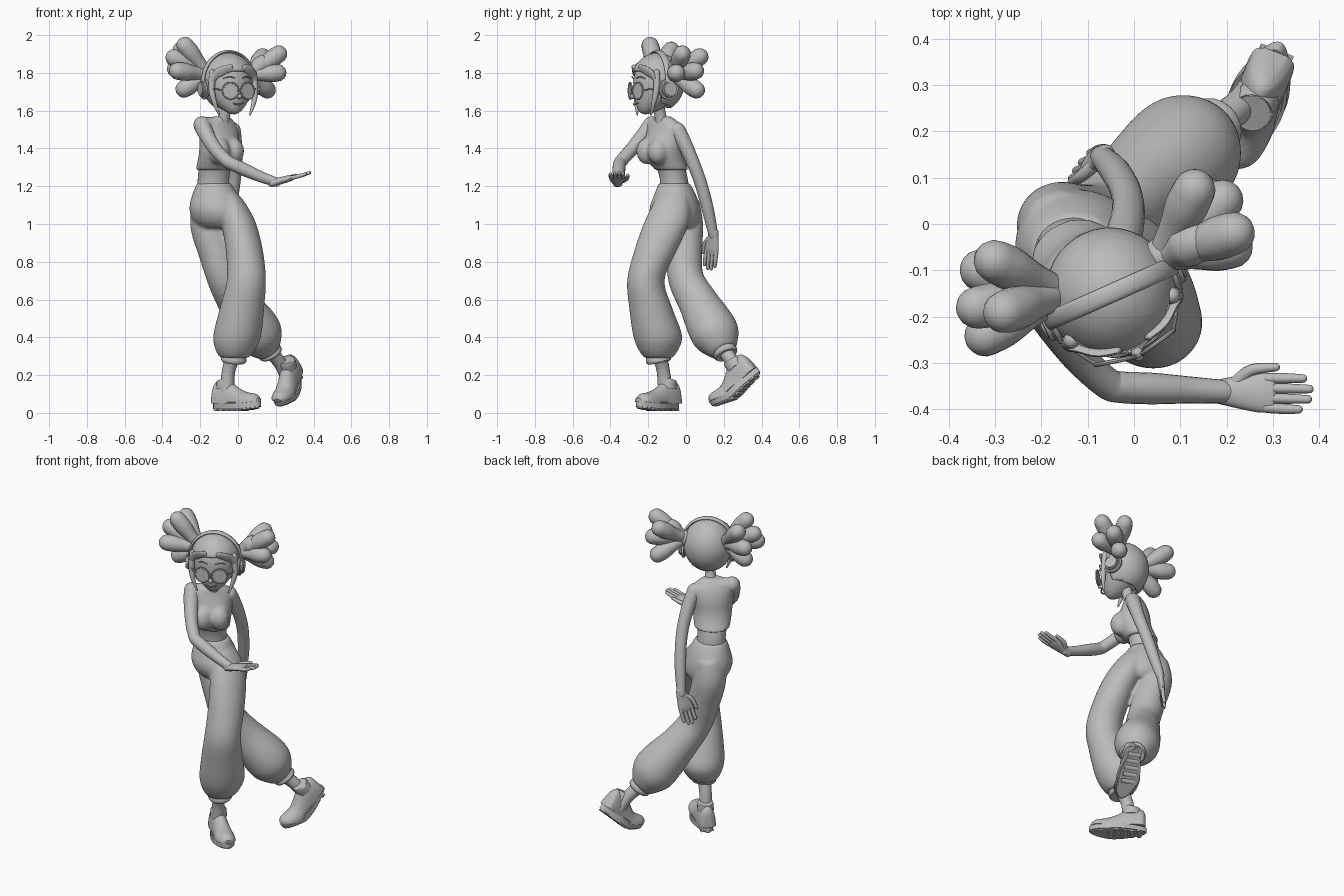
import bpy, bmesh
from math import sin, cos, pi, radians
from mathutils import Matrix, Vector

if "Cube" in bpy.data.objects:
    bpy.data.objects.remove(bpy.data.objects["Cube"], do_unlink=True)

clay = bpy.data.materials.new("clay_grey")
clay.use_nodes = True
clay.diffuse_color = (0.5, 0.5, 0.5, 1)
clay.node_tree.nodes["Principled BSDF"].inputs["Base Color"].default_value = (0.5, 0.5, 0.5, 1)
WORLD = Matrix()


def finish(bm, name, matrix=WORLD):
    bmesh.ops.transform(bm, matrix=matrix, verts=bm.verts)
    bmesh.ops.recalc_face_normals(bm, faces=bm.faces)
    mesh = bpy.data.meshes.new(name)
    bm.to_mesh(mesh)
    bm.free()
    mesh.materials.append(clay)
    obj = bpy.data.objects.new(name, mesh)
    bpy.context.collection.objects.link(obj)
    bpy.ops.object.select_all(action="DESELECT")
    obj.select_set(True)
    bpy.context.view_layer.objects.active = obj
    bpy.ops.object.shade_smooth_by_angle(angle=radians(40))
    return obj


def blend(name, parts, relax):
    """Fuse overlapping parts into one soft garment."""
    bpy.ops.object.select_all(action="DESELECT")
    for part in parts:
        part.select_set(True)
    bpy.context.view_layer.objects.active = parts[0]
    bpy.ops.object.join()
    parts[0].name = name
    fuse = parts[0].modifiers.new("fuse", "REMESH")
    fuse.mode, fuse.voxel_size, fuse.use_smooth_shade = "VOXEL", .009, True
    soft = parts[0].modifiers.new("soften", "SMOOTH")
    soft.factor, soft.iterations = .5, relax


def spline(pts, steps):
    """Smooth path through tuples of (x, y, z, width, depth, yaw)."""
    full = [tuple(p) + ((p[3], 0) if len(p) == 4 else (0,) if len(p) == 5 else ()) for p in pts]
    ext = [full[0]] + full + [full[-1]]
    out = []
    for a, b, c, d in zip(ext, ext[1:], ext[2:], ext[3:]):
        for s in range(steps):
            t = s / steps
            out.append([0.5 * (2*q + (r - p)*t + (2*p - 5*q + 4*r - w)*t*t + (3*q - p - 3*r + w)*t**3)
                        for p, q, r, w in zip(a, b, c, d)])
    return out + [list(full[-1])]


def tube(name, pts, side=(1, 0, 0), matrix=WORLD, level=False, cap=False, n=20, steps=4, shape=None):
    """Loft elliptical rings along a path; level keeps the rings horizontal."""
    path = spline(pts, steps)
    rings = []
    for i, p in enumerate(path):
        tan = Vector(path[min(i + 1, len(path) - 1)][:3]) - Vector(path[max(i - 1, 0)][:3])
        tan = Vector((0, 0, 1)) if level else tan.normalized()
        a = Vector((cos(radians(p[5])), sin(radians(p[5])), 0)) if level else Vector(side)
        a = (a - tan * a.dot(tan)).normalized()
        rings.append((Vector(p[:3]), a, tan.cross(a), tan, p[3], p[4]))
    if cap:
        def dome(ring, sign):
            c, a, b, t, ra, rb = ring
            return [(c + t * sign * min(ra, rb) * sin(k), a, b, t, ra * cos(k), rb * cos(k))
                    for k in (0.4, 0.8, 1.15, 1.45)]
        rings = dome(rings[0], -1)[::-1] + rings + dome(rings[-1], 1)
    bm = bmesh.new()
    loops = []
    for c, a, b, t, ra, rb in rings:
        loops.append([bm.verts.new(c + a * ra * cos(k * 2 * pi / n) + b * rb * sin(k * 2 * pi / n))
                      for k in range(n)])
    for lo, hi in zip(loops, loops[1:]):
        for k in range(n):
            bm.faces.new((lo[k], lo[(k + 1) % n], hi[(k + 1) % n], hi[k]))
    bm.faces.new(loops[0])
    bm.faces.new(loops[-1])
    if shape:
        for v in bm.verts:
            shape(v.co)
    return finish(bm, name, matrix)


def ball(name, loc, size, matrix=WORLD, shape=None):
    bm = bmesh.new()
    bmesh.ops.create_uvsphere(bm, u_segments=32, v_segments=20, radius=1)
    for v in bm.verts:
        v.co = Vector(a * b for a, b in zip(v.co, size))
        if shape:
            shape(v.co)
    return finish(bm, name, matrix @ Matrix.Translation(loc))


def disc(name, radius, depth, matrix, bevel=0):
    bm = bmesh.new()
    bmesh.ops.create_cone(bm, cap_ends=True, segments=28, radius1=radius, radius2=radius, depth=depth)
    if bevel:
        rim = [e for e in bm.edges if abs(e.verts[0].co.z - e.verts[1].co.z) < bevel / 9]
        bmesh.ops.bevel(bm, geom=rim, offset=bevel, segments=3, affect="EDGES")
    return finish(bm, name, matrix)


def arc(radius_x, radius_z, start, end, count, *widths):
    angles = [radians(start + (end - start) * i / count) for i in range(count + 1)]
    return [(radius_x * cos(k), 0, radius_z * sin(k)) + widths for k in angles]


# Torso: cropped top with bust and shoulders, midriff, neck
top = [tube("chest", [(-.125, -.075, 1.285, .102, .088, 15), (-.108, -.105, 1.34, .108, .097, 30),
                      (-.097, -.12, 1.39, .114, .1, 38), (-.1, -.115, 1.45, .118, .087, 41),
                      (-.102, -.113, 1.51, .12, .066, 41), (-.097, -.118, 1.55, .085, .048, 41),
                      (-.09, -.12, 1.57, .045, .036, 41)], level=True, n=32),
       tube("shoulder_yoke", [(-.185, -.18, 1.52, .046), (-.105, -.11, 1.52, .046),
                              (-.03, -.045, 1.495, .042)], side=(0, 0, 1), cap=True)]
for x, y in ((-.023, -.148), (-.097, -.207)):
    top.append(ball("bust", (x, y, 1.385), (.056, .056, .07)))
blend("crop_top", top, 12)
tube("midriff", [(-.13, -.06, 1.17, .086, .078, 0), (-.13, -.065, 1.24, .083, .074, 0),
                 (-.12, -.085, 1.32, .088, .076, 20)], level=True, n=32)
tube("neck", [(-.085, -.12, 1.52, .042), (-.073, -.135, 1.57, .031), (-.058, -.15, 1.66, .032)])

# Loose trousers
blend("trousers", [
    tube("hips", [(-.127, -.062, 1.215, .092, .083, 0), (-.122, -.058, 1.15, .123, .112, -15),
                  (-.115, -.06, 1.08, .145, .131, -25), (-.105, -.055, 1.02, .138, .122, -25),
                  (-.1, -.05, .98, .1, .09, -25)], level=True, n=32),
    tube("left_leg", [(-.05, -.07, 1.16, .05, .075), (-.03, -.078, 1.1, .076, .1), (.005, -.105, 1.0, .092, .12),
                      (.035, -.165, .85, .099, .112), (.044, -.213, .7, .104, .099),
                      (.02, -.185, .55, .118, .115), (-.004, -.15, .41, .127, .13),
                      (-.014, -.146, .335, .106, .106), (-.02, -.146, .29, .074, .074)], level=True, n=32),
    tube("right_leg", [(-.155, -.01, 1.12, .08), (-.16, -.003, 1.0, .094), (-.115, -.008, .85, .094),
                       (-.068, 0, .71, .095), (-.005, .062, .59, .105), (.08, .13, .465, .127),
                       (.12, .165, .4, .123), (.15, .19, .35, .09), (.167, .203, .325, .065)], n=32)], 10)
tube("left_cuff", [(-.02, -.146, .3, .062), (-.022, -.145, .28, .068), (-.023, -.143, .268, .06)])
tube("right_cuff", [(.162, .2, .335, .06), (.172, .21, .316, .066), (.178, .215, .305, .058)])
tube("left_ankle", [(-.022, -.142, .31, .04), (-.05, -.12, .22, .035), (-.06, -.108, .1, .04)])
tube("right_ankle", [(.16, .2, .335, .04), (.222, .25, .265, .035), (.272, .3, .17, .04)])


# Trainers: flat-bottomed upper on a waisted sole, y forward, toes bending up
def shoe(prefix, origin, forward, bend):
    f = Vector(forward).normalized()
    up = (Vector((0, 0, 1)) - f * f.z).normalized()
    m = Matrix.Translation(origin) @ Matrix((f.cross(up), f, up)).transposed().to_4x4()

    def flex(co):
        co.z += bend * max(0, co.y - .1)

    def flatten(co):
        co.z = max(co.z, 0)
        flex(co)

    upper = m @ Matrix.Translation((0, 0, .035))
    tube(prefix + "_shoe_upper", [(0, -.107, 0, .026, .085), (0, -.09, 0, .046, .115), (0, -.04, 0, .051, .122),
                                  (0, .01, 0, .05, .11), (0, .065, 0, .053, .08), (0, .125, 0, .057, .057),
                                  (0, .175, 0, .047, .043), (0, .202, 0, .02, .018)],
         matrix=upper, n=28, shape=flatten)
    tube(prefix + "_shoe_collar", [(0, -.03, .08, .047, .052), (0, -.032, .12, .045, .048),
                                   (0, -.033, .128, .04, .043)], matrix=upper)
    bm = bmesh.new()
    bmesh.ops.create_cone(bm, cap_ends=True, segments=36, radius1=1, radius2=1, depth=.042)
    rim = [e for e in bm.edges if abs(e.verts[0].co.z - e.verts[1].co.z) < .001]
    for v in bm.verts:
        y = v.co.y
        v.co = Vector((v.co.x * (.058 + .009 * y + .005 * cos(3 * y)), .049 + y * .162, v.co.z + .021))
    bmesh.ops.bevel(bm, geom=rim, offset=.007, segments=2, affect="EDGES")
    for v in bm.verts:
        flex(v.co)
    finish(bm, prefix + "_shoe_sole", m)
    for i in range(5):
        y = -.07 + i * .04
        tube(prefix + "_sole_tread", [(-.038, y, .001, .013, .005), (.038, y, .001, .013, .005)],
             side=(0, 1, 0), matrix=m, n=8)


shoe("left", (-.043, -.117, .014), (.75, -.66, 0), .12)
shoe("right", (.287, .32, .138), (-.27, -.68, -.68), .45)


# Arms and hands
def hand(prefix, wrist, forward, side):
    f = Vector(forward).normalized()
    s = Vector(side)
    s = (s - f * s.dot(f)).normalized()
    m = Matrix.Translation(wrist) @ Matrix((s, f, s.cross(f))).transposed().to_4x4()
    tube(prefix + "_palm", [(0, -.02, 0, .026, .022), (0, .03, 0, .036, .019), (0, .075, 0, .043, .017),
                            (0, .1, 0, .041, .012)], matrix=m, cap=True)
    for i, reach in enumerate((.178, .193, .19, .17)):
        x = .031 - i * .021
        tube(prefix + "_finger", [(x, .09, 0, .0115), (x * 1.05, .13, .002, .011), (x * 1.06, reach - .008, 0, .009)],
             matrix=m, cap=True, n=10)
    tube(prefix + "_thumb", [(.02, .02, 0, .015), (.048, .055, -.004, .013), (.056, .11, -.006, .009)],
         matrix=m, cap=True, n=12)


tube("right_arm", [(-.19, -.18, 1.525, .046), (-.168, -.22, 1.475, .042), (-.118, -.288, 1.395, .036),
                   (-.06, -.342, 1.335, .034), (-.03, -.352, 1.317, .034), (.04, -.355, 1.285, .034),
                   (.12, -.358, 1.25, .029), (.2, -.362, 1.222, .025)], side=(0, 0, 1), cap=True)
tube("left_arm", [(-.028, -.045, 1.497, .042), (-.018, -.01, 1.43, .039), (-.012, .035, 1.33, .035),
                  (-.02, .077, 1.22, .033), (-.042, .115, 1.08, .032), (-.07, .145, .94, .025)], cap=True)
hand("right", (.2, -.362, 1.222), (.19, -.005, .052), (0, 1, 0))
hand("left", (-.07, .145, .94), (-.05, -.022, -.18), (-.6, -.8, 0))

# Head, in its own turned frame facing -y
HEAD = Matrix.Translation((-.05, -.15, 1.75)) @ Matrix.Rotation(radians(24), 4, "Z")


def jaw(co):
    if co.z < 0:
        co.z *= 1.17
        t = (co.z / .17) ** 2
        co.x *= 1 - .3 * t
        co.y = co.y * (1 - .2 * t) - .07 * t


ball("head", (0, 0, 0), (.127, .13, .145), HEAD, jaw)
ball("nose", (0, -.142, -.075), (.013, .017, .013), HEAD)
tube("mouth", [(-.028, -.126, -.112, .003), (0, -.137, -.117, .005), (.028, -.126, -.11, .003)],
     matrix=HEAD, side=(0, 1, 0), cap=True, n=8)

# Hair cap with a face opening
bm = bmesh.new()
bmesh.ops.create_uvsphere(bm, u_segments=40, v_segments=24, radius=1)
for v in bm.verts:
    v.co = Vector((v.co.x * .14, v.co.y * .143, v.co.z * .156))
for co, no in (((0, -.045, 0), (0, 1, .2)), ((0, 0, .062), (0, 0, 1)), ((0, 0, -.115), (0, .3, 1))):
    bmesh.ops.bisect_plane(bm, geom=bm.verts[:] + bm.edges[:] + bm.faces[:], plane_co=co, plane_no=no)
gone = []
for face in bm.faces:
    c = face.calc_center_median()
    if (c.y + .045 + .2 * c.z < 0 and c.z < .062) or c.z + .115 + .3 * c.y < 0:
        gone.append(face)
bmesh.ops.delete(bm, geom=gone, context="FACES")
cap = finish(bm, "hair_cap", HEAD)
shell = cap.modifiers.new("thickness", "SOLIDIFY")
shell.thickness = .014

# Fringe, side locks, glasses and headphones, mirrored across the face
for prefix, s in (("left", 1), ("right", -1)):
    tube(prefix + "_fringe_lock", [(s * .035, -.115, .075, .022, .01), (s * .075, -.102, .062, .028, .01),
                                   (s * .108, -.077, .035, .024, .01), (s * .124, -.058, -.02, .012, .008)],
         side=(0, -.4, 1), matrix=HEAD, cap=True, n=14)
    tube(prefix + "_side_lock", [(s * .118, -.058, .05, .018), (s * .126, -.062, -.03, .017),
                                 (s * .116, -.072, -.1, .013), (s * .09, -.078, -.17, .005)],
         matrix=HEAD, cap=True, n=14)
    lens = HEAD @ Matrix.Translation((s * .05, -.137, -.045)) @ Matrix.Rotation(s * .22, 4, "Z")
    disc(prefix + "_lens", .041, .004, lens @ Matrix.Rotation(pi / 2, 4, "X"))
    tube(prefix + "_lens_rim", arc(.043, .043, 0, 360, 24, .005), side=(0, 1, 0), matrix=lens, n=8, steps=1)
    tube(prefix + "_glasses_arm", [(s * .09, -.128, -.04, .004), (s * .125, -.07, -.035, .004),
                                   (s * .135, 0, -.03, .004)], side=(0, 0, 1), matrix=HEAD, n=8)
    tube(prefix + "_eyebrow", [(s * .022, -.133, .022, .003), (s * .05, -.126, .03, .004),
                               (s * .078, -.107, .02, .002)], side=(0, 1, 0), matrix=HEAD, cap=True, n=8)
    ear = HEAD @ Matrix.Translation((s * .14, 0, -.035)) @ Matrix.Rotation(pi / 2, 4, "Y")
    disc(prefix + "_ear_cushion", .055, .04, ear, .014)
    disc(prefix + "_ear_cup", .042, .052, ear, .008)
tube("glasses_bridge", [(-.012, -.143, -.04, .004), (0, -.148, -.036, .004), (.012, -.143, -.04, .004)],
     side=(0, 0, 1), matrix=HEAD, n=8)
tube("headband", arc(.149, .163, -12, 192, 20, .02, .008), side=(0, 1, 0), matrix=HEAD, n=12, steps=2)

# Two bunches of rounded hair puffs
bunches = {
    "left": ((.06, -.07, 1.79), ((.13, .073, 1.885), (.19, .05, 1.81), (.215, -.02, 1.9),
                                 (.21, -.05, 1.8), (.155, .055, 1.71), (.13, -.04, 1.85))),
    "right": ((-.155, -.15, 1.79), ((-.3, -.08, 1.92), (-.28, -.19, 1.945), (-.338, -.18, 1.88),
                                    (-.32, -.24, 1.81), (-.285, -.17, 1.715), (-.33, -.1, 1.82))),
}
for prefix, (root, tips) in bunches.items():
    ball(prefix + "_hair_tie", root, (.042, .042, .044))
    for tip in tips:
        a, b = Vector(root), Vector(tip)
        tube(prefix + "_hair_puff", [(*a, .032), (*a.lerp(b, .4), .036), (*a.lerp(b, .75), .047), (*b, .046)],
             side=(0, .3, 1), cap=True, n=16)
